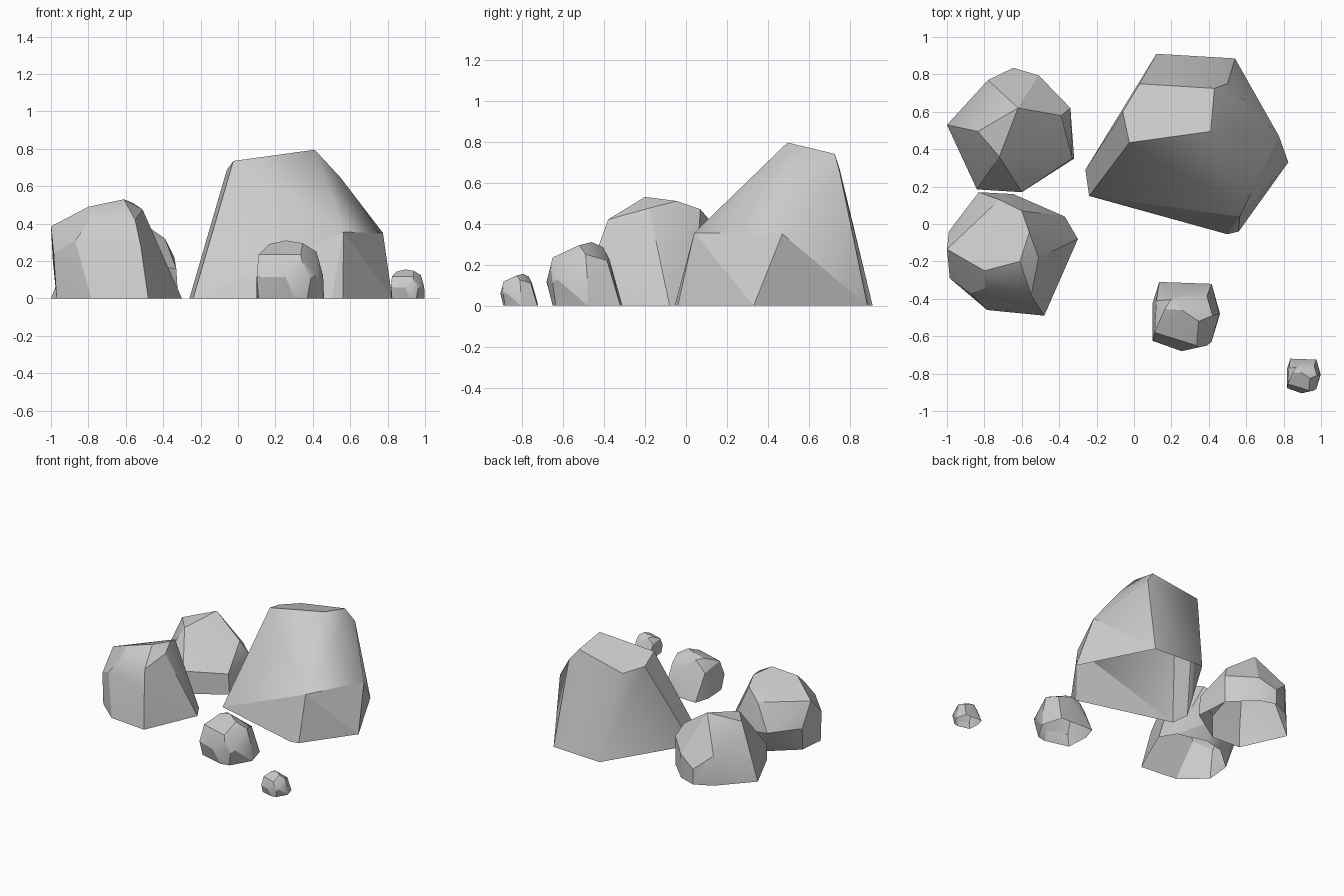
import bpy
import bmesh
import math
from mathutils import Matrix, Vector

default_cube = bpy.data.objects.get("Cube")
if default_cube:
    bpy.data.objects.remove(default_cube, do_unlink=True)

# One plain grey stone material
stone = bpy.data.materials.new("stone_grey")
stone.use_nodes = True
grey = (0.6, 0.6, 0.6, 1.0)
stone.diffuse_color = grey
stone.node_tree.nodes["Principled BSDF"].inputs["Base Color"].default_value = grey


def make_rock(name, footprint, corners, crease=28):
    """Chiselled stone: hull of a ground outline and its upper corners, open below."""
    bm = bmesh.new()
    for x, y in footprint:
        bm.verts.new((x, y, 0))
    for corner in corners:
        bm.verts.new(corner)
    result = bmesh.ops.convex_hull(bm, input=bm.verts[:])
    unused = {v for v in result["geom_interior"] + result["geom_unused"]
              if isinstance(v, bmesh.types.BMVert)}
    bmesh.ops.delete(bm, geom=list(unused), context="VERTS")

    # Open the underside
    ground = [f for f in bm.faces if all(v.co.z < 0.001 for v in f.verts)]
    bmesh.ops.delete(bm, geom=ground, context="FACES")

    # Merge nearly flat triangles into broad facets
    bmesh.ops.dissolve_limit(bm, angle_limit=math.radians(4),
                             verts=bm.verts[:], edges=bm.edges[:])
    bmesh.ops.recalc_face_normals(bm, faces=bm.faces[:])

    mesh = bpy.data.meshes.new(name)
    bm.to_mesh(mesh)
    bm.free()
    mesh.materials.append(stone)
    rock = bpy.data.objects.new(name, mesh)
    bpy.context.collection.objects.link(rock)

    # Smooth shallow breaks, keep the chiselled edges sharp
    bpy.ops.object.select_all(action="DESELECT")
    rock.select_set(True)
    bpy.context.view_layer.objects.active = rock
    bpy.ops.object.shade_smooth_by_angle(angle=math.radians(crease))
    return rock


# Large boulder with a sloping top and a cut front corner
boulder = make_rock(
    "large_boulder",
    footprint=[(.12, .91), (.54, .885), (.825, .33), (.56, -.04),
               (.5, -.055), (-.24, .15), (-.26, .29)],
    corners=[(-.025, .435, .735), (.41, .495, .795), (.43, .725, .74),
             (.5, .75, .65), (.03, .75, .665), (-.06, .6, .687),
             (.545, .5, .65), (.775, .47, .35), (.565, .04, .355),
             (.6, .11, .36)],
)

# Round its right shoulder and back corner, and crisp the cut below the shoulder
for edge in boulder.data.edges:
    a, b = (boulder.data.vertices[i].co for i in edge.vertices)
    middle = (a + b) / 2
    if max(a.z, b.z) < .4:
        edge.use_edge_sharp = True
    elif middle.x > .45 and middle.y < .62 and min(a.z, b.z) > .3:
        edge.use_edge_sharp = False
    elif middle.y > .8 and middle.x < .2:
        edge.use_edge_sharp = False

# Medium boulder at the back
make_rock(
    "back_boulder",
    footprint=[(-.645, .835), (-.51, .79), (-.34, .62), (-.32, .35),
               (-.6, .17), (-.84, .185), (-1, .53), (-.78, .77)],
    corners=[(-.62, .62, .48), (-.72, .36, .42), (-.835, .495, .42),
             (-.39, .58, .32), (-.34, .62, .22), (-.33, .35, .16),
             (-.6, .17, .18), (-.84, .185, .12), (-.78, .77, .235),
             (-.51, .795, .19), (-.645, .835, .12)],
)

# Medium boulder at the front, undercut behind
make_rock(
    "front_boulder",
    footprint=[(-.76, .065), (-.6, .1), (-.37, .04), (-.3, -.08),
               (-.48, -.49), (-.785, -.46), (-.97, -.3), (-.95, -.1)],
    corners=[(-.61, -.2, .53), (-.56, -.045, .51), (-.8, -.25, .49),
             (-.51, -.18, .475), (-.6, .07, .47), (-.72, .13, .4),
             (-1, -.135, .385), (-.55, -.38, .42), (-.52, -.43, .28),
             (-.795, -.34, .41), (-.87, -.375, .31), (-.985, -.29, .24),
             (-.83, .17, .2), (-.99, -.04, .2), (-.645, .16, .17)],
    crease=25,
)

# Small rounded stone
small_stone = make_rock(
    "small_stone",
    footprint=[(.11, -.6), (.3, -.65), (.37, -.635), (.46, -.48),
               (.415, -.32), (.135, -.31), (.1, -.42)],
    corners=[(.11, -.58, .235), (.335, -.65, .235), (.1, -.625, .115),
             (.255, -.68, .115), (.345, -.66, .195), (.39, -.65, .11),
             (.415, -.63, .13), (.165, -.455, .29), (.255, -.46, .31),
             (.345, -.52, .295), (.28, -.375, .23), (.195, -.405, .285),
             (.42, -.49, .25), (.39, -.385, .22), (.455, -.48, .12),
             (.12, -.41, .2)],
    crease=22,
)

# Tiny pebble: a half-size copy of the small stone
pebble = small_stone.copy()
pebble.data = small_stone.data.copy()
pebble.name = "pebble"
pebble.data.transform(Matrix.Translation(Vector((.768, -.565, 0))) @ Matrix.Scale(.5, 4))
bpy.context.collection.objects.link(pebble)
